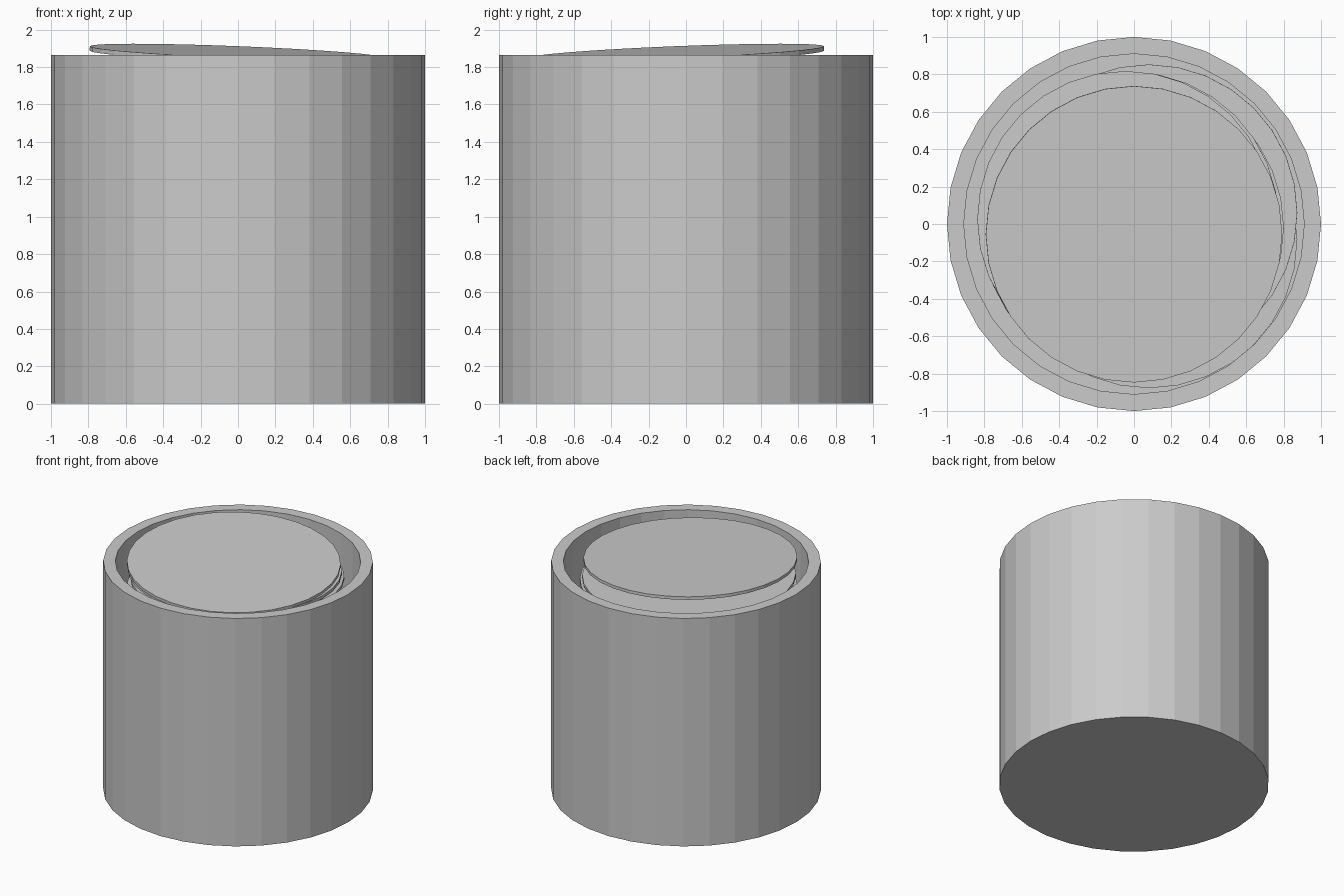
import bpy
import bmesh
import math
import random
from mathutils import Vector

SIDES = 32
random.seed(4)

cube = bpy.data.objects.get("Cube")
if cube:
    bpy.data.objects.remove(cube, do_unlink=True)

grey = bpy.data.materials.new("light grey")
grey.use_nodes = True
grey.diffuse_color = (0.6, 0.6, 0.6, 1)
grey.node_tree.nodes["Principled BSDF"].inputs["Base Color"].default_value = (0.6, 0.6, 0.6, 1)


def finish(name, bm):
    bmesh.ops.recalc_face_normals(bm, faces=bm.faces[:])
    mesh = bpy.data.meshes.new(name)
    bm.to_mesh(mesh)
    bm.free()
    mesh.materials.append(grey)
    obj = bpy.data.objects.new(name, mesh)
    bpy.context.collection.objects.link(obj)
    return obj


def lathe(name, profile):
    """Stack rings of (radius, height) and cap both ends."""
    bm = bmesh.new()
    rings = [[bm.verts.new((r * math.cos(math.tau * i / SIDES),
                            r * math.sin(math.tau * i / SIDES), z))
              for i in range(SIDES)] for r, z in profile]
    for a, b in zip(rings, rings[1:]):
        for i in range(SIDES):
            j = (i + 1) % SIDES
            bm.faces.new((a[i], a[j], b[j], b[i]))
    bm.faces.new(rings[0])
    bm.faces.new(rings[-1])
    return finish(name, bm)


def add_disc(name, centre, slope, radius=0.793, thick=0.024):
    """Thin disc whose upper face is at centre, tilted by its x and y slope."""
    disc = lathe(name, [(radius, -thick), (radius, 0)])
    normal = Vector((-slope[0], -slope[1], 1)).normalized()
    disc.rotation_mode = 'QUATERNION'
    disc.rotation_quaternion = Vector((0, 0, 1)).rotation_difference(normal)
    disc.location = centre


# Open cup with a thick wall and floor
lathe("cup", [(1, 0), (1, 1.865), (0.91, 1.865), (0.91, 0.09)])

# Loose discs near the rim
add_disc("top_disc", (0, -0.055, 1.88), (-0.04, 0.04))
add_disc("second_disc", (-0.045, 0.025, 1.785), (-0.01, -0.015))
add_disc("third_disc", (-0.02, 0.02, 1.735), (0.01, -0.01))

# Discs settled against the wall further down
add_disc("back_resting_disc", (0.08, 0.06, 1.38), (0.02, 0.01))
add_disc("front_resting_disc", (0.08, -0.085, 1.3), (-0.01, 0.02))

# Remaining stack beneath
for i in range(22):
    z = 1.68 - i * 0.07
    if 1.24 < z < 1.42:
        continue
    add_disc(f"stacked_disc_{i + 1}",
             (random.uniform(-0.03, 0.02), random.uniform(-0.03, 0.02), z),
             (random.uniform(-0.02, 0.02), random.uniform(-0.02, 0.02)))
